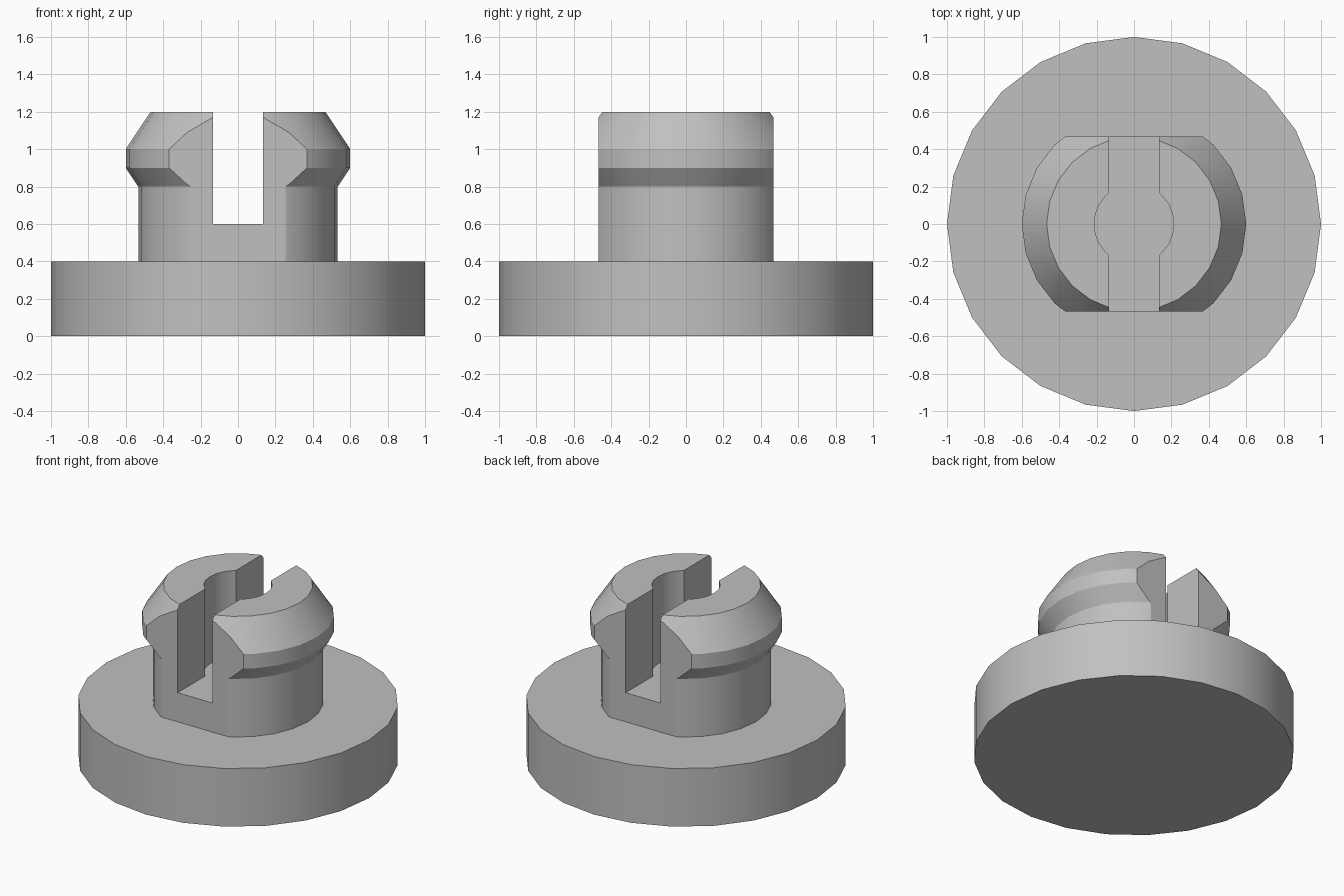
import bpy
import bmesh
from math import acos, cos, sin, tau, radians

SIDES = 24
FLAT = 0.467       # half depth between the two flats
SLOT = 0.133       # half width of the slot
BORE = 0.213       # radius of the central bore
SLOT_FLOOR = 0.6

if "Cube" in bpy.data.objects:
    bpy.data.objects.remove(bpy.data.objects["Cube"], do_unlink=True)

grey = bpy.data.materials.new("plain grey")
grey.use_nodes = True
grey.diffuse_color = (0.53, 0.53, 0.53, 1)
grey.node_tree.nodes["Principled BSDF"].inputs["Base Color"].default_value = (0.53, 0.53, 0.53, 1)


def stack(name, sections):
    """Closed solid skinned over matching outlines, given as (points, z)."""
    bm = bmesh.new()
    rings = [[bm.verts.new((x, y, z)) for x, y in pts] for pts, z in sections]
    count = len(rings[0])
    for low, high in zip(rings, rings[1:]):
        for i in range(count):
            j = (i + 1) % count
            bm.faces.new((low[i], low[j], high[j], high[i]))
    bm.faces.new(rings[0][::-1])
    bm.faces.new(rings[-1])
    bmesh.ops.recalc_face_normals(bm, faces=bm.faces[:])
    mesh = bpy.data.meshes.new(name)
    bm.to_mesh(mesh)
    bm.free()
    mesh.materials.append(grey)
    obj = bpy.data.objects.new(name, mesh)
    bpy.context.collection.objects.link(obj)
    return obj


def circle(radius):
    return [(radius * cos(tau * i / SIDES), radius * sin(tau * i / SIDES)) for i in range(SIDES)]


def activate(obj):
    bpy.ops.object.select_all(action='DESELECT')
    obj.select_set(True)
    bpy.context.view_layer.objects.active = obj


def cut(obj, cutter, operation):
    mod = obj.modifiers.new(cutter.name, 'BOOLEAN')
    mod.operation = operation
    mod.solver = 'EXACT'
    mod.object = cutter
    activate(obj)
    bpy.ops.object.modifier_apply(modifier=mod.name)
    bpy.data.objects.remove(cutter, do_unlink=True)


# Round base disc
base = stack("base_disc", [(circle(1), 0), (circle(1), 0.4)])

# Peg with flared snap lip
profile = [(0.533, 0.35), (0.533, 0.8), (0.6, 0.9), (0.6, 1.0), (0.467, 1.2)]
peg = stack("snap_peg", [(circle(r), z) for r, z in profile])

# Flats on the front and back of the peg
slab = [(-1, -FLAT), (1, -FLAT), (1, FLAT), (-1, FLAT)]
cut(peg, stack("flats_cutter", [(slab, 0.2), (slab, 1.4)]), 'INTERSECT')

# Slot and central bore as one outline
edge = acos(SLOT / BORE)
angles = [-edge] + [tau * i / SIDES for i in range(-3, 4)] + [edge]
half = [(SLOT, -0.8)] + [(BORE * cos(a), BORE * sin(a)) for a in angles] + [(SLOT, 0.8)]
outline = half + [(-x, -y) for x, y in half]
cut(peg, stack("slot_cutter", [(outline, SLOT_FLOOR), (outline, 1.4)]), 'DIFFERENCE')

for part in (base, peg):
    activate(part)
    bpy.ops.object.shade_smooth_by_angle(angle=radians(20))
